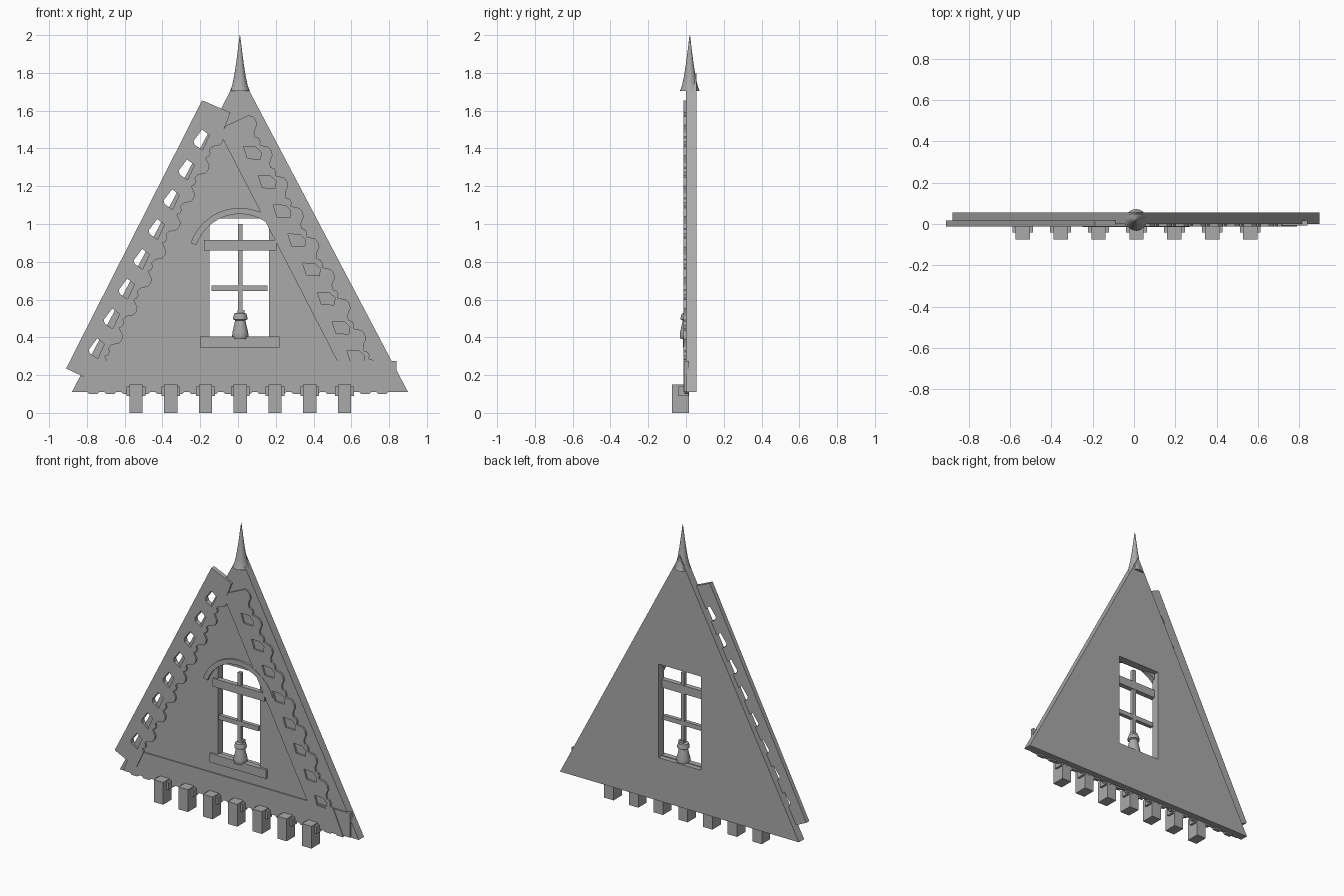
import bpy, bmesh, math
from mathutils import Vector

if "Cube" in bpy.data.objects:
    bpy.data.objects.remove(bpy.data.objects["Cube"])

grey = bpy.data.materials.new("plain grey")
grey.diffuse_color = (0.4, 0.4, 0.4, 1)
grey.use_nodes = True
grey.node_tree.nodes["Principled BSDF"].inputs["Base Color"].default_value = grey.diffuse_color


def add_mesh(name, mesh):
    obj = bpy.data.objects.new(name, mesh)
    bpy.context.collection.objects.link(obj)
    mesh.materials.clear()
    mesh.materials.append(grey)
    return obj


def plate(name, outline, y0, y1, holes=()):
    """Upright plate from an x-z outline with optional holes, between depths y0 and y1."""
    curve = bpy.data.curves.new(name, 'CURVE')
    curve.dimensions, curve.fill_mode = '2D', 'BOTH'
    curve.extrude = (y1 - y0) / 2
    for loop in [outline, *holes]:
        s = curve.splines.new('POLY')
        s.points.add(len(loop) - 1)
        for p, (x, z) in zip(s.points, loop):
            p.co = (x, z, 0, 1)
        s.use_cyclic_u = True
    tmp = bpy.data.objects.new(name + "_helper", curve)
    bpy.context.collection.objects.link(tmp)
    deps = bpy.context.evaluated_depsgraph_get()
    mesh = bpy.data.meshes.new_from_object(tmp.evaluated_get(deps))
    bpy.data.objects.remove(tmp)
    for v in mesh.vertices:
        x, z, d = v.co
        v.co = (x, (y0 + y1) / 2 - d, z)
    bm = bmesh.new()
    bm.from_mesh(mesh)
    bmesh.ops.remove_doubles(bm, verts=bm.verts, dist=1e-5)
    bmesh.ops.recalc_face_normals(bm, faces=bm.faces)
    bm.to_mesh(mesh)
    bm.free()
    mesh.name = name
    for p in mesh.polygons:
        p.use_smooth = False
    return add_mesh(name, mesh)


def box(name, x0, x1, y0, y1, z0, z1):
    return plate(name, [(x0, z0), (x1, z0), (x1, z1), (x0, z1)], y0, y1)


def turned(name, profile, x, y, sides=24):
    """Turned part from (radius, height) points."""
    bm = bmesh.new()
    rings = [[bm.verts.new((x + r * math.cos(2 * math.pi * i / sides),
                            y + r * math.sin(2 * math.pi * i / sides), z))
              for i in range(sides)] for r, z in profile]
    for a, b in zip(rings, rings[1:]):
        for i in range(sides):
            j = (i + 1) % sides
            bm.faces.new((a[i], a[j], b[j], b[i]))
    bm.faces.new(rings[0][::-1])
    bm.faces.new(rings[-1])
    mesh = bpy.data.meshes.new(name)
    bm.to_mesh(mesh)
    bm.free()
    obj = add_mesh(name, mesh)
    bpy.context.view_layer.objects.active = obj
    obj.select_set(True)
    bpy.ops.object.shade_smooth_by_angle(angle=math.radians(35))
    obj.select_set(False)
    return obj


def wavy(start, end, count=8):
    """Carved edge: one scallop and one bead per repeat."""
    a, b = Vector(start), Vector(end)
    d = b - a
    n = Vector((-d.y, d.x)).normalized()
    shape = [(0, 0), (.08, .018), (.22, .024), (.36, .018), (.44, 0),
             (.52, -.014), (.64, -.02), (.72, -.006), (.84, -.006), (.92, -.018)]
    pts = [a + d * (k + t) / count + n * o for k in range(count) for t, o in shape]
    return [tuple(p) for p in pts + [b]]


def row_of_holes(first, last, shape, count=8):
    holes = []
    for i in range(count):
        c = Vector(first).lerp(Vector(last), i / (count - 1))
        holes.append([(c.x + u, c.y + v) for u, v in shape])
    return holes


# Gable wall with window opening
plate("gable_wall", [(-.88, .11), (.90, .11), (.01, 1.80)], 0, .055,
      [[(-.15, .40), (.165, .40), (.165, 1.03), (-.15, 1.03)]])

# Left carved board, overhanging the wall
left_holes = row_of_holes((-.20, 1.45), (-.755, .345),
                          [(-.035, -.01), (.01, .05), (.048, .02), (.012, -.058), (-.03, -.03)])
plate("left_carved_board",
      [(-.91, .235), (-.19, 1.655), (-.04, 1.59), (-.065, 1.525)]
      + wavy((-.085, 1.48), (-.695, .28)) + [(-.75, .16)], -.012, .018, left_holes)

# Right carved board, lying on the wall
right_holes = row_of_holes((.07, 1.38), (.617, .30),
                           [(-.04, .03), (.025, .027), (.053, 0), (.048, -.037), (-.02, -.033)])
plate("right_carved_board",
      [(.61, .11), (-.09, 1.47), (-.065, 1.52)]
      + wavy((.055, 1.575), (.715, .28)) + [(.79, .11)], -.012, .005, right_holes)

# Bottom board with notched lower edge
lower = []
for i in range(18):
    x = -.80 + i * .09
    lower += [(x, .112), (x + .012, .100), (x + .055, .100), (x + .067, .112)]
plate("bottom_board", [(-.82, .19), (-.85, .112)] + lower
      + [(.84, .112), (.84, .275), (-.77, .275)], -.007, .016)

# Beam ends with side cheeks
for i in range(7):
    x = -.54 + i * .184
    box("beam_end", x - .035, x + .035, -.075, .015, 0, .15)
    box("beam_cheeks", x - .05, x + .05, -.04, .012, .09, .14)

# Arched window hood
arch = []
for r, order in ((.275, 1), (.243, -1)):
    arc = [math.radians(161 - 142 * k / 24) for k in range(25)]
    arch += [(.01 + r * math.cos(a), .81 + r * math.sin(a)) for a in arc[::order]]
plate("window_hood", arch, -.014, .02)

# Window bars and sill
box("mullion", 0, .025, -.004, .02, .40, 1.0)
box("upper_bar", -.18, .205, -.012, .022, .86, .915)
box("middle_bar", -.14, .157, -.006, .02, .645, .675)
box("window_sill", -.20, .22, -.015, .022, .345, .405)

# Turned ornament on the sill
turned("baluster", [(.038, .39), (.043, .405), (.042, .425), (.030, .475), (.028, .49),
                    (.038, .495), (.038, .505), (.032, .525), (.018, .53)], .012, .01)
box("baluster_cap", -.002, .035, -.004, .03, .50, .545)

# Roof spire
turned("spire", [(.052, 1.705), (.042, 1.73), (.031, 1.78), (.020, 1.85),
                 (.011, 1.92), (.003, 1.985), (.001, 2.0)], .01, .02)
